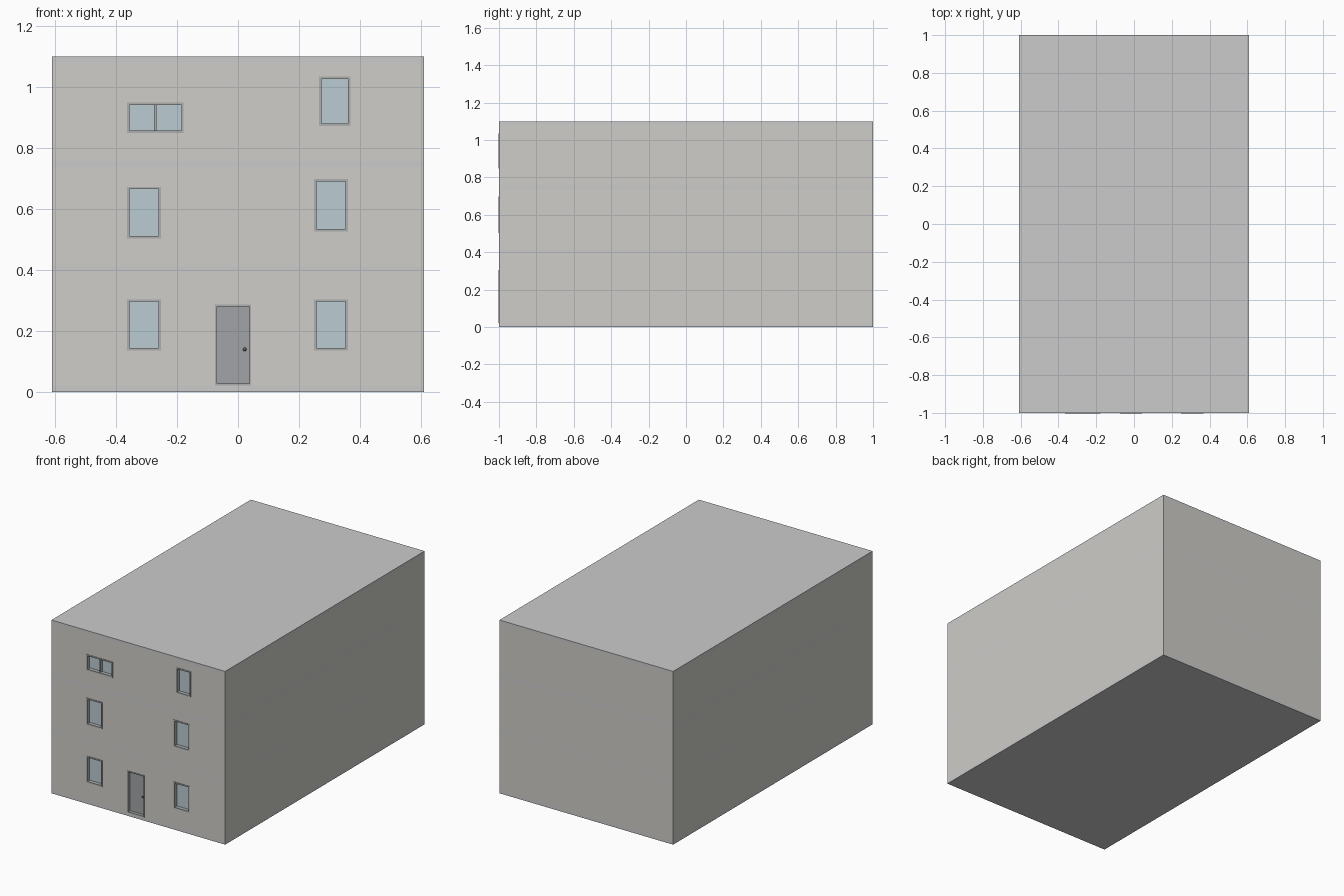
import bpy

if "Cube" in bpy.data.objects:
    bpy.data.objects.remove(bpy.data.objects["Cube"])

W, D, T = 0.61, 1.0, 0.03           # half width, half depth, wall thickness
SLABS = [(0, 0.02), (0.398, 0.414), (0.738, 0.76), (1.08, 1.1)]


def mat(name, col):
    m = bpy.data.materials.new(name)
    m.diffuse_color = (*col, 1)
    m.use_nodes = True
    m.node_tree.nodes["Principled BSDF"].inputs["Base Color"].default_value = m.diffuse_color
    return m


WALL = mat("wall_grey", (0.62, 0.61, 0.58))
SLAB = mat("slab_grey", (0.54, 0.54, 0.53))
FRAME = mat("frame_grey", (0.42, 0.43, 0.43))
GLASS = mat("glass", (0.50, 0.60, 0.64))
DOOR = mat("door_grey", (0.36, 0.37, 0.39))
METAL = mat("dark_metal", (0.12, 0.12, 0.13))


def box(name, x0, x1, y0, y1, z0, z1, m=None):
    bpy.ops.mesh.primitive_cube_add(size=1, location=((x0 + x1) / 2, (y0 + y1) / 2, (z0 + z1) / 2))
    o = bpy.context.object
    o.name = name
    o.scale = (x1 - x0, y1 - y0, z1 - z0)
    bpy.ops.object.transform_apply(location=False, rotation=False, scale=True)
    if m:
        o.data.materials.append(m)
    return o


def cut(wall, x0, x1, z0, z1):
    c = box("opening_cutter", x0, x1, -D - 0.1, -D + 0.1, z0, z1)
    c.hide_render = True
    b = wall.modifiers.new("opening", 'BOOLEAN')
    b.object, b.operation, b.solver = c, 'DIFFERENCE', 'EXACT'
    bpy.context.view_layer.objects.active = wall
    bpy.ops.object.modifier_apply(modifier="opening")
    bpy.data.objects.remove(c)


def frame(name, x0, x1, z0, z1, w=0.008):
    y0, y1 = -D - 0.003, -D + T
    box(name + "_left", x0, x0 + w, y0, y1, z0, z1, FRAME)
    box(name + "_right", x1 - w, x1, y0, y1, z0, z1, FRAME)
    box(name + "_head", x0 + w, x1 - w, y0, y1, z1 - w, z1, FRAME)
    box(name + "_sill", x0 + w, x1 - w, y0, y1, z0, z0 + w, FRAME)


# floor slabs and roof
for i, (a, b) in enumerate(SLABS):
    box(f"floor_slab_{i}" if i < 3 else "roof_slab", -W, W, -D, D, a, b, SLAB)

# storey walls
fronts = []
for i in range(3):
    a, b = SLABS[i][1], SLABS[i + 1][0]
    fronts.append(box(f"front_wall_{i}", -W, W, -D, -D + T, a, b, WALL))
    box(f"back_wall_{i}", -W, W, D - T, D, a, b, WALL)
    box(f"left_wall_{i}", -W, -W + T, -D + T, D - T, a, b, WALL)
    box(f"right_wall_{i}", W - T, W, -D + T, D - T, a, b, WALL)

# windows: storey, x range, z range, mullion
WINDOWS = [
    (0, -0.364, -0.252, 0.136, 0.304, False),
    (0, 0.250, 0.361, 0.136, 0.304, False),
    (1, -0.364, -0.252, 0.503, 0.673, False),
    (1, 0.250, 0.361, 0.527, 0.698, False),
    (2, -0.364, -0.178, 0.849, 0.949, True),
    (2, 0.266, 0.369, 0.872, 1.034, False),
]
for n, (s, x0, x1, z0, z1, mullion) in enumerate(WINDOWS):
    cut(fronts[s], x0, x1, z0, z1)
    frame(f"window_frame_{n}", x0, x1, z0, z1)
    box(f"window_pane_{n}", x0 + 0.008, x1 - 0.008, -D + 0.02, -D + 0.024, z0 + 0.008, z1 - 0.008, GLASS)
    if mullion:
        c = (x0 + x1) / 2
        box(f"window_mullion_{n}", c - 0.004, c + 0.004, -D + 0.004, -D + 0.02, z0 + 0.008, z1 - 0.008, FRAME)

# door, frame and handle
dx0, dx1, dz0, dz1 = -0.075, 0.043, 0.022, 0.287
cut(fronts[0], dx0, dx1, dz0, dz1)
frame("door_frame", dx0, dx1, dz0, dz1, 0.006)
box("door_leaf", dx0 + 0.006, dx1 - 0.006, -D + 0.016, -D + 0.026, dz0 + 0.006, dz1 - 0.006, DOOR)
bpy.ops.mesh.primitive_uv_sphere_add(segments=16, ring_count=8, radius=0.006, location=(0.022, -D + 0.012, 0.14))
knob = bpy.context.object
knob.name = "door_knob"
knob.data.materials.append(METAL)
bpy.ops.object.shade_smooth_by_angle()
